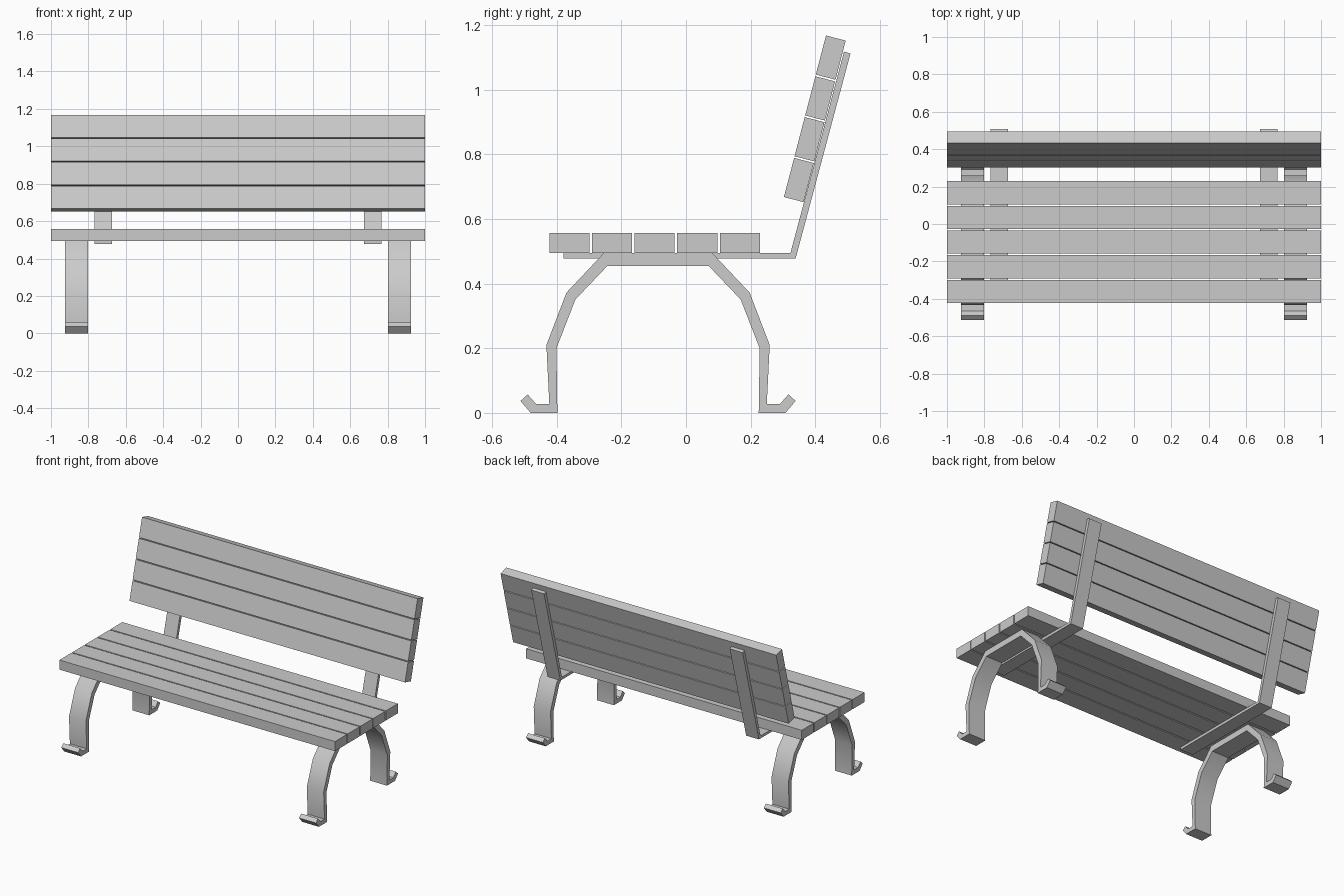
import bpy, bmesh, math
from mathutils import Matrix, Vector

if "Cube" in bpy.data.objects:
    bpy.data.objects.remove(bpy.data.objects["Cube"])


def extrude_profile(name, pts, x0, x1):
    """Extrude a closed (y, z) profile along x."""
    bm = bmesh.new()
    face = bm.faces.new([bm.verts.new((x0, y, z)) for y, z in pts])
    ext = bmesh.ops.extrude_face_region(bm, geom=[face])
    verts = [g for g in ext["geom"] if isinstance(g, bmesh.types.BMVert)]
    bmesh.ops.translate(bm, verts=verts, vec=(x1 - x0, 0, 0))
    bmesh.ops.recalc_face_normals(bm, faces=bm.faces)
    mesh = bpy.data.meshes.new(name)
    bm.to_mesh(mesh)
    bm.free()
    ob = bpy.data.objects.new(name, mesh)
    bpy.context.collection.objects.link(ob)
    return ob


def slat(name, centre, size, tilt=0.0):
    bpy.ops.mesh.primitive_cube_add(size=1, location=centre, rotation=(tilt, 0, 0))
    ob = bpy.context.object
    ob.name = name
    ob.scale = size
    return ob


# Seat slats
for i in range(5):
    slat(f"seat_slat_{i + 1}", (0, -0.3605 + i * 0.1318, 0.5255), (2, 0.124, 0.063))

# Backrest slats, leaning back
lean = math.radians(14.6)
up = Vector((0, math.sin(lean), math.cos(lean)))
back = Vector((0, math.cos(lean), -math.sin(lean)))
start = Vector((0, 0.303, 0.668))
for i in range(4):
    c = start + up * (0.0625 + i * 0.1305) + back * 0.0315
    slat(f"back_slat_{i + 1}", c, (2, 0.063, 0.125), -lean)

# Arched leg frames: half profile mirrored about the arch centre
MID = -0.0865
outer = [(-0.481, 0.0), (-0.512, 0.037), (-0.490, 0.057), (-0.464, 0.028),
         (-0.423, 0.028), (-0.432, 0.21), (-0.37, 0.372), (-0.255, 0.494)]
inner = [(-0.243, 0.455), (-0.342, 0.351), (-0.401, 0.2), (-0.398, 0.0)]


def flip(pts):
    return [(2 * MID - y, z) for y, z in reversed(pts)]


leg_profile = outer + flip(outer) + flip(inner) + inner

# Bent support brackets under the seat and behind the backrest
bracket_profile = [(-0.379, 0.477), (0.339, 0.477), (0.509, 1.112),
                   (0.489, 1.118), (0.323, 0.494), (-0.379, 0.494)]

for side, s in (("left", -1), ("right", 1)):
    leg = extrude_profile(f"leg_frame_{side}", leg_profile, s * 0.802, s * 0.924)
    bpy.ops.object.select_all(action='DESELECT')
    leg.select_set(True)
    bpy.context.view_layer.objects.active = leg
    bpy.ops.object.shade_smooth_by_angle(angle=math.radians(30))
    extrude_profile(f"bracket_{side}", bracket_profile, s * 0.674, s * 0.767)
